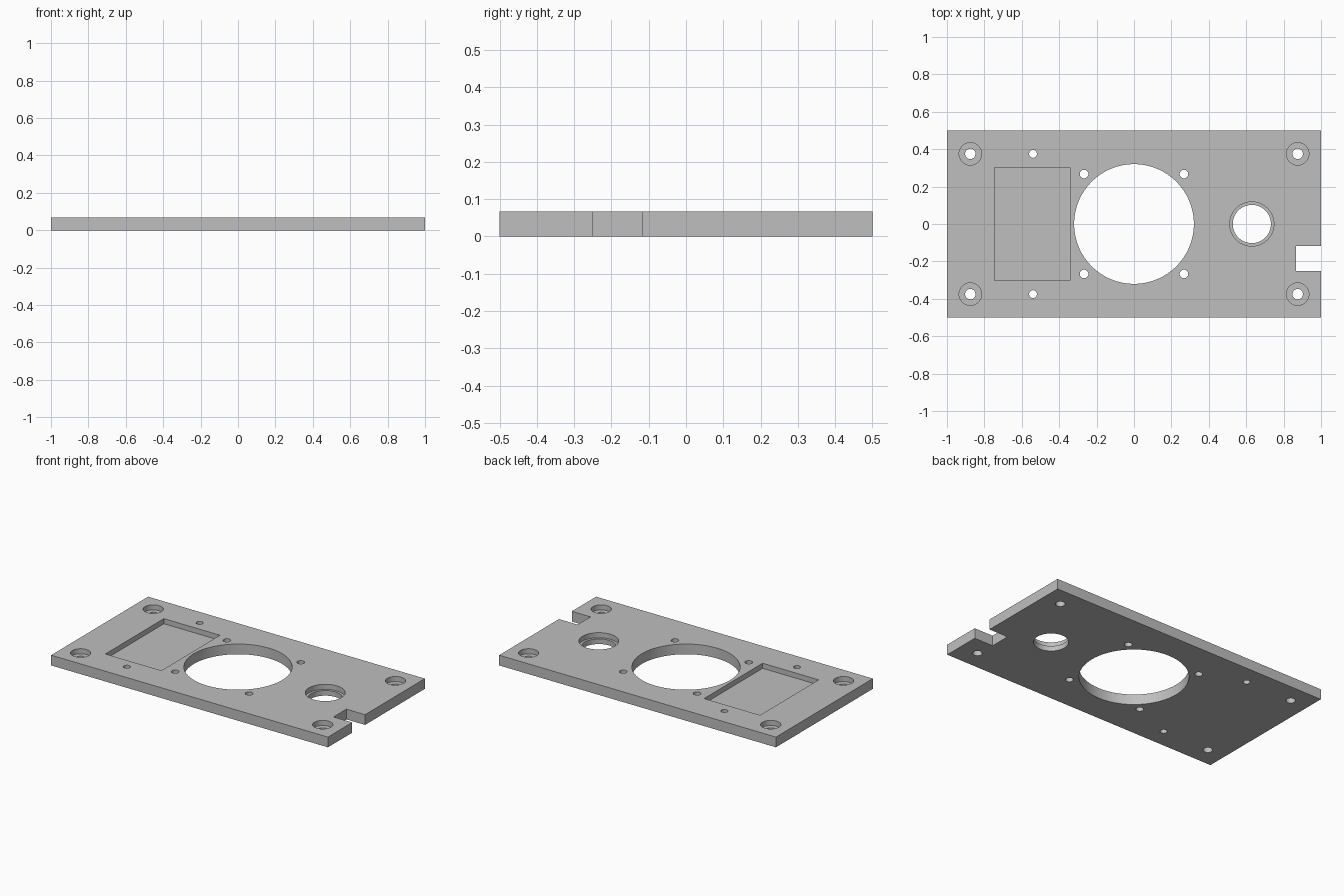
import bpy, bmesh, math

if "Cube" in bpy.data.objects:
    bpy.data.objects.remove(bpy.data.objects["Cube"], do_unlink=True)

THICK = 0.067
BELOW, ABOVE = -0.05, THICK + 0.05
STEP = THICK / 2          # floor height of the pocket and counterbores


def box(bm, x0, x1, y0, y1, z0, z1):
    verts = bmesh.ops.create_cube(bm, size=1)["verts"]
    for v in verts:
        v.co.x = x0 if v.co.x < 0 else x1
        v.co.y = y0 if v.co.y < 0 else y1
        v.co.z = z0 if v.co.z < 0 else z1


def bore(bm, x, y, profile, sides=64):
    """Closed turned solid from (radius, height) pairs, bottom to top."""
    rings = []
    for r, z in profile:
        angles = [2 * math.pi * i / sides for i in range(sides)]
        rings.append([bm.verts.new((x + r * math.cos(a), y + r * math.sin(a), z)) for a in angles])
    for low, high in zip(rings, rings[1:]):
        for i in range(sides):
            j = (i + 1) % sides
            bm.faces.new((low[i], low[j], high[j], high[i]))
    bm.faces.new(rings[0][::-1])
    bm.faces.new(rings[-1])


def through(r):
    return [(r, BELOW), (r, ABOVE)]


def stepped(r, wide):
    return [(r, BELOW), (r, STEP), (wide, STEP), (wide, ABOVE)]


def make_object(name, bm):
    mesh = bpy.data.meshes.new(name)
    bm.to_mesh(mesh)
    bm.free()
    obj = bpy.data.objects.new(name, mesh)
    bpy.context.scene.collection.objects.link(obj)
    return obj


# Plate blank
bm = bmesh.new()
box(bm, -1, 1, -0.5, 0.5, 0, THICK)
plate = make_object("mounting_plate", bm)

# All openings as one cutter
bm = bmesh.new()
bore(bm, 0, 0, through(0.32), 128)                  # large centre opening
bore(bm, 0.63, 0, stepped(0.102, 0.118), 96)        # stepped side opening
for sy in (-1, 1):
    bore(bm, -0.54, sy * 0.375, through(0.021), 32)         # pocket screw holes
    for sx in (-1, 1):
        bore(bm, sx * 0.875, sy * 0.375, stepped(0.028, 0.06), 48)  # corner holes
        bore(bm, sx * 0.267, sy * 0.267, through(0.023), 32)        # centre screw holes
box(bm, -0.747, -0.342, -0.302, 0.302, STEP, ABOVE)  # rectangular pocket
box(bm, 0.865, 1.1, -0.25, -0.117, BELOW, ABOVE)     # edge notch
cutter = make_object("opening_cutter", bm)
cutter.hide_render = True

# Cut the plate and keep the finished mesh
mod = plate.modifiers.new("openings", "BOOLEAN")
mod.operation = "DIFFERENCE"
mod.solver = "EXACT"
mod.object = cutter
graph = bpy.context.evaluated_depsgraph_get()
finished = bpy.data.meshes.new_from_object(plate.evaluated_get(graph))
plate.modifiers.clear()
plate.data = finished
bpy.data.objects.remove(cutter, do_unlink=True)

# Plain grey finish
grey = bpy.data.materials.new("plain_grey")
grey.use_nodes = True
colour = (0.52, 0.52, 0.52, 1)
grey.diffuse_color = colour
grey.node_tree.nodes["Principled BSDF"].inputs["Base Color"].default_value = colour
plate.data.materials.clear()
plate.data.materials.append(grey)

# Smooth bores with sharp rims
bpy.ops.object.select_all(action="DESELECT")
plate.select_set(True)
bpy.context.view_layer.objects.active = plate
bpy.ops.object.shade_smooth_by_angle(angle=math.radians(30))
